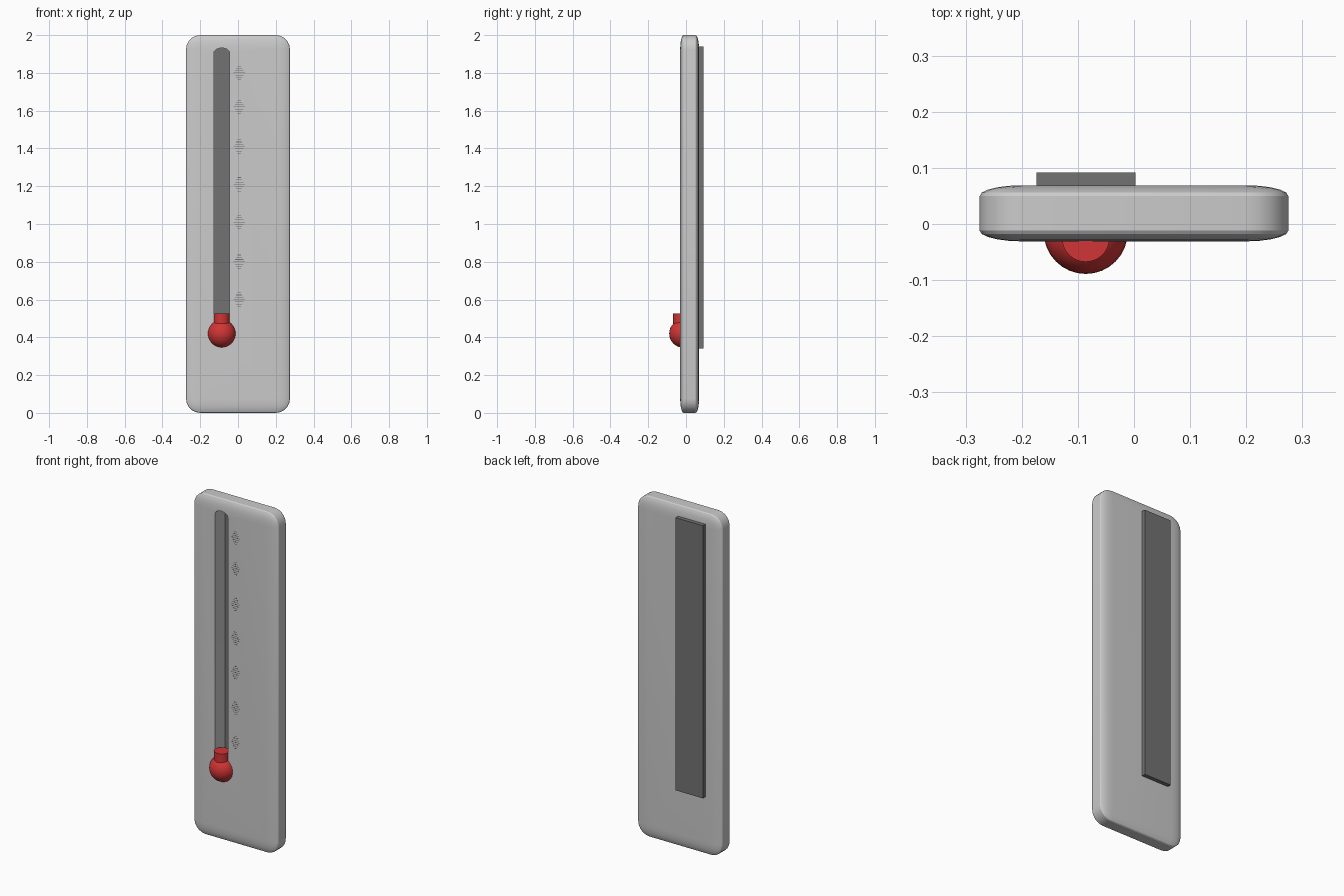
import bpy, bmesh, math
from mathutils import Matrix

if "Cube" in bpy.data.objects:
    bpy.data.objects.remove(bpy.data.objects["Cube"])


def material(name, rgb):
    m = bpy.data.materials.new(name)
    m.diffuse_color = (*rgb, 1)
    m.use_nodes = True
    m.node_tree.nodes["Principled BSDF"].inputs["Base Color"].default_value = m.diffuse_color
    return m


GREY = material("light grey", (0.60, 0.60, 0.60))
DARK = material("dark grey", (0.17, 0.17, 0.17))
RED = material("red", (0.63, 0.035, 0.035))
TUBE_X = -0.086


def finish(name, bm, mat, smooth=True):
    me = bpy.data.meshes.new(name)
    bm.normal_update()
    bm.to_mesh(me)
    bm.free()
    me.materials.append(mat)
    ob = bpy.data.objects.new(name, me)
    bpy.context.collection.objects.link(ob)
    if smooth:
        shade(ob)
    return ob


def shade(ob):
    bpy.ops.object.select_all(action='DESELECT')
    ob.select_set(True)
    bpy.context.view_layer.objects.active = ob
    bpy.ops.object.shade_smooth_by_angle(angle=math.radians(30))


def add_box(bm, x0, x1, y0, y1, z0, z1):
    mat = Matrix.Translation(((x0 + x1) / 2, (y0 + y1) / 2, (z0 + z1) / 2)) \
        @ Matrix.Diagonal((x1 - x0, y1 - y0, z1 - z0, 1))
    return bmesh.ops.create_cube(bm, size=1, matrix=mat)


# Backing board: rounded box, flattened in depth after bevelling
bm = bmesh.new()
add_box(bm, -0.275, 0.275, -0.2, 0.2, 0, 2)
bmesh.ops.bevel(bm, geom=bm.edges[:], offset=0.076, segments=5,
                profile=0.5, affect='EDGES')
for v in bm.verts:
    v.co.y = v.co.y * 0.25 + 0.019
board = finish("board", bm, GREY, smooth=False)

# Tube slot, cut right through the board, with an arched top
bm = bmesh.new()
half, spring, rise = 0.042, 1.905, 0.027
outline = [(-half, 0.42), (half, 0.42)]
outline += [(half * math.cos(math.pi * i / 8),
             spring + rise * math.sin(math.pi * i / 8)) for i in range(9)]
face = bm.faces.new([bm.verts.new((TUBE_X + x, -0.2, z)) for x, z in outline])
ext = bmesh.ops.extrude_face_region(bm, geom=[face])
bmesh.ops.translate(bm, vec=(0, 0.4, 0),
                    verts=[g for g in ext["geom"] if isinstance(g, bmesh.types.BMVert)])
bmesh.ops.recalc_face_normals(bm, faces=bm.faces[:])
cutter = finish("slot_cutter", bm, GREY, smooth=False)
cutter.hide_render = True
mod = board.modifiers.new("slot", 'BOOLEAN')
mod.operation = 'DIFFERENCE'
mod.solver = 'EXACT'
mod.object = cutter
bpy.context.view_layer.objects.active = board
bpy.ops.object.modifier_apply(modifier=mod.name)
bpy.data.objects.remove(cutter)
shade(board)

# Dark plate behind the slot
bm = bmesh.new()
add_box(bm, -0.174, 0.003, 0.062, 0.092, 0.34, 1.94)
finish("back_plate", bm, DARK, smooth=False)

# Red bulb
bm = bmesh.new()
bmesh.ops.create_uvsphere(bm, u_segments=32, v_segments=16, radius=0.075,
                          matrix=Matrix.Translation((TUBE_X, -0.014, 0.42)))
finish("bulb", bm, RED)

# Red liquid neck rising into the slot
bm = bmesh.new()
bmesh.ops.create_cone(bm, cap_ends=True, segments=32, radius1=0.0425, radius2=0.0425,
                      depth=0.105, matrix=Matrix.Translation((TUBE_X, -0.025, 0.4725)))
finish("liquid_neck", bm, RED)

# Fine scale marks: small clusters of hairline dashes up the front
bm = bmesh.new()
for zc in (0.6, 0.8, 1.01, 1.21, 1.41, 1.62, 1.8):
    for k in range(-3, 4):
        w = 0.03 - 0.007 * abs(k)
        z = zc + k * 0.012
        add_box(bm, 0.006 - w, 0.006 + w, -0.0315, -0.0305, z - 0.0015, z + 0.0015)
finish("scale_marks", bm, DARK, smooth=False)
